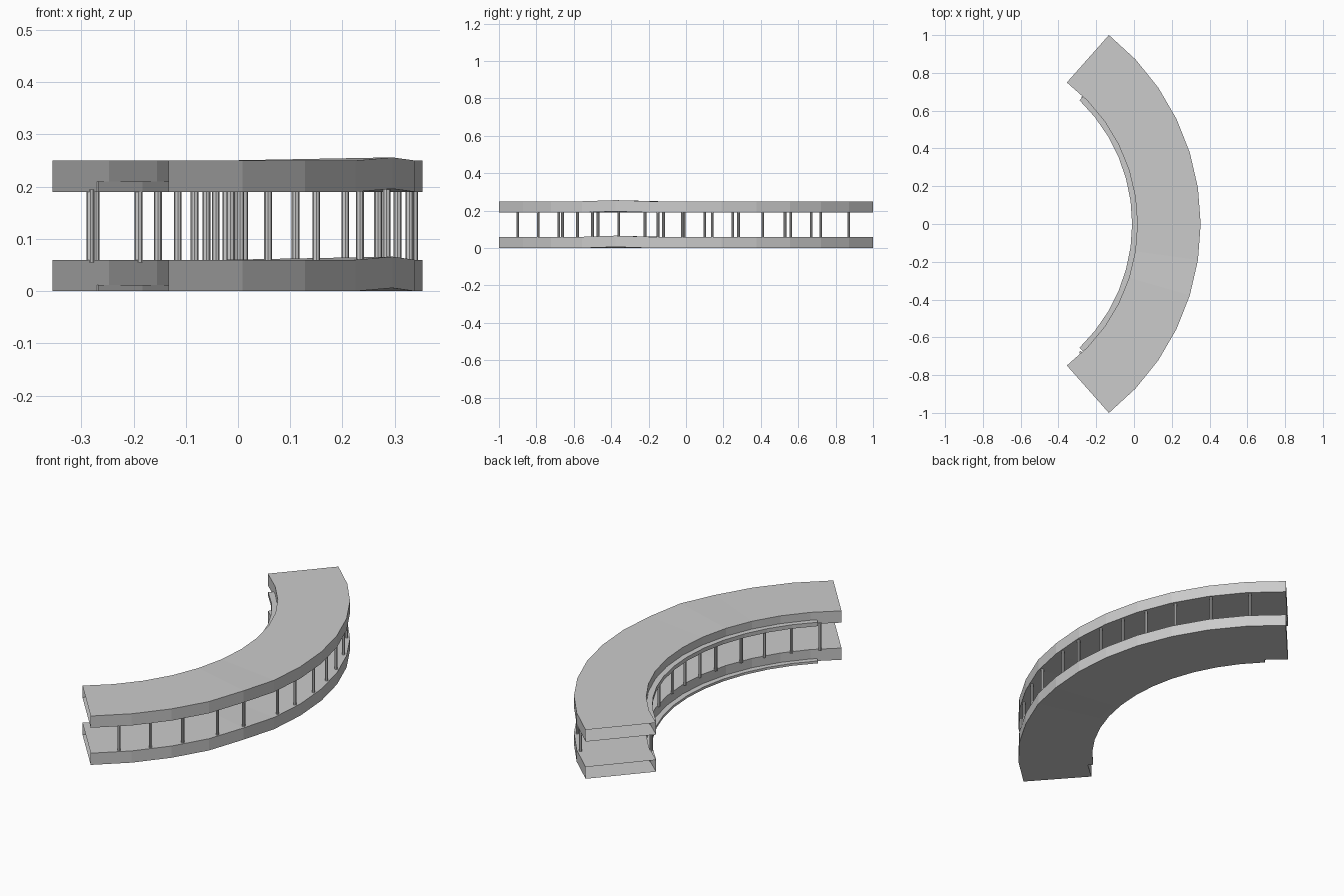
import bpy, bmesh, math

if "Cube" in bpy.data.objects:
    bpy.data.objects.remove(bpy.data.objects["Cube"])

CX = -0.92          # centre of the arcs lies on y = 0
SEG = 12


def polar(r, deg):
    a = math.radians(deg)
    return CX + r * math.cos(a), r * math.sin(a)


def arc_box(name, r_in, r_out, end_in, end_out, z0, z1, capped, bump=0.0):
    """Curved box section swept along an arc; ends open unless capped."""
    bm = bmesh.new()
    rings = []
    for i in range(SEG + 1):
        t = -1 + 2 * i / SEG
        xi, yi = polar(r_in, end_in * t)
        xo, yo = polar(r_out, end_out * t)
        lift = bump if i == 4 else 0.0
        rings.append([bm.verts.new(p) for p in (
            (xi, yi, z0), (xo, yo, z0 + lift),
            (xo, yo, z1 + lift), (xi, yi, z1))])
    for a, b in zip(rings, rings[1:]):
        for k in range(4):
            n = (k + 1) % 4
            bm.faces.new((a[k], a[n], b[n], b[k]))
    if capped:
        bm.faces.new(rings[0][::-1])
        bm.faces.new(rings[-1])
    # make the outer wall point away from the arc centre
    bm.normal_update()
    outer = max(bm.faces, key=lambda f: f.calc_center_median().x)
    if outer.normal.x < 0:
        bmesh.ops.reverse_faces(bm, faces=bm.faces[:])
    me = bpy.data.meshes.new(name)
    bm.to_mesh(me)
    bm.free()
    bpy.context.collection.objects.link(bpy.data.objects.new(name, me))


def posts(name, r, ys, z0, z1):
    """Row of thin round posts on a circle of radius r."""
    for i, y in enumerate(ys):
        x = CX + math.sqrt(r * r - y * y)
        bpy.ops.mesh.primitive_cylinder_add(
            vertices=8, radius=0.0075, depth=z1 - z0,
            location=(x, y, (z0 + z1) / 2))
        bpy.context.object.name = f"{name}_{i + 1}"


# counter base and counter top
arc_box("lower_counter", 0.938, 1.273, 53, 51.8, 0.0, 0.06, False, 0.006)
arc_box("upper_counter", 0.938, 1.273, 53, 51.8, 0.19, 0.25, False, 0.006)

# narrow ledges along the inner curve
arc_box("lower_ledge", 0.91, 0.94, 46, 46, 0.0, 0.012, True)
arc_box("upper_ledge", 0.91, 0.94, 46, 46, 0.19, 0.21, True)

# support posts
posts("outer_post", 1.257,
      (-.9, -.79, -.66, -.5, -.36, -.15, -.02, .14, .28, .41, .56, .72, .87),
      0.055, 0.195)
posts("inner_post", 0.932,
      (-.68, -.58, -.47, -.36, -.22, -.12, -.01, .1, .25, .41, .53, .67),
      0.055, 0.195)
